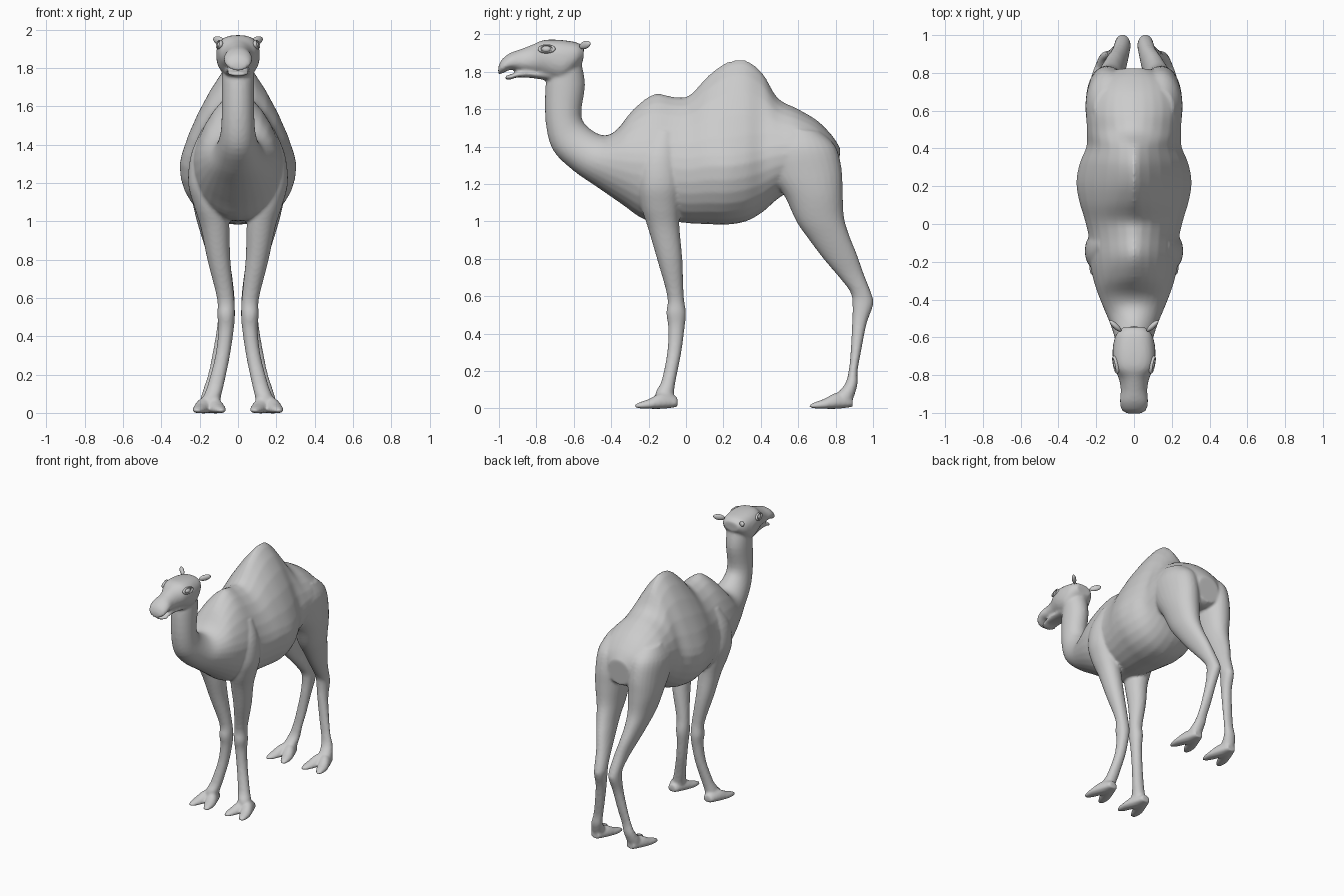
import bpy, bmesh, math
from mathutils import Vector

SEG, SUB = 28, 4


def spline(rows):
    """Catmull-Rom interpolation through rows of section values."""
    out = []
    for i in range(len(rows) - 1):
        p = [rows[max(i - 1, 0)], rows[i], rows[i + 1], rows[min(i + 2, len(rows) - 1)]]
        for k in range(SUB):
            t = k / SUB
            out.append([0.5 * (2 * b + (c - a) * t + (2 * a - 5 * b + 4 * c - d) * t * t
                               + (3 * b - a - 3 * c + d) * t ** 3) for a, b, c, d in zip(*p)])
    return out + [rows[-1]]


def loft(bm, rows, side=1):
    """Each row: edge point A (y, z), edge point B (y, z), centre x, half width,
    position of widest point from B to A, exponent of the A half."""
    rings = []
    for ya, za, yb, zb, xc, w, f, n in spline(rows):
        a, b = Vector((0, ya, za)), Vector((0, yb, zb))
        mid = b.lerp(a, f)
        ring = []
        for k in range(SEG):
            t = 2 * math.pi * k / SEG
            c, s = math.cos(t), math.sin(t)
            e = 2 / (n if c > 0 else 2.1)
            p = mid + ((a if c > 0 else b) - mid) * abs(c) ** e
            p.x = side * (xc + math.copysign(w * abs(s) ** e, s))
            ring.append(bm.verts.new(p))
        rings.append(ring)
    for r, q in zip(rings, rings[1:]):
        for k in range(SEG):
            j = (k + 1) % SEG
            bm.faces.new((r[k], r[j], q[j], q[k]))
    bm.faces.new(rings[0])
    bm.faces.new(rings[-1])


def mid_rows(rows):
    return [(ya, za, yb, zb, 0, w, f, n) for ya, za, yb, zb, w, f, n in rows]


def leg_rows(rows):
    return [(*r, 0.5, 2.1) for r in rows]


bm = bmesh.new()

# neck, trunk, hump and rump
loft(bm, mid_rows([
    (-.56, 1.85, -.72, 1.80, .085, .5, 2), (-.54, 1.73, -.75, 1.73, .085, .5, 2),
    (-.56, 1.57, -.75, 1.53, .085, .5, 2), (-.52, 1.50, -.71, 1.38, .095, .5, 2),
    (-.44, 1.46, -.60, 1.27, .125, .5, 2)]) + mid_rows([
    (-.37, 1.49, -.47, 1.18, .17, .5, 1.9), (-.28, 1.60, -.34, 1.09, .21, .45, 1.7),
    (-.17, 1.68, -.22, 1.01, .235, .45, 1.5), (-.06, 1.665, -.08, 1.0, .24, .43, 1.6),
    (.02, 1.675, .02, .99, .26, .42, 1.6), (.12, 1.78, .12, .985, .29, .39, 1.4),
    (.22, 1.85, .22, .983, .305, .36, 1.3), (.32, 1.86, .32, 1.0, .288, .36, 1.3)]) + mid_rows([
    (.41, 1.79, .41, 1.05, .252, .38, 1.4), (.49, 1.66, .49, 1.12, .25, .43, 1.7),
    (.60, 1.60, .58, 1.17, .25, .45, 1.9), (.70, 1.54, .68, 1.18, .23, .5, 1.9),
    (.78, 1.46, .76, 1.18, .18, .5, 2), (.825, 1.39, .81, 1.2, .09, .5, 2)]))

# skull and upper muzzle
loft(bm, mid_rows([
    (-.545, 1.93, -.55, 1.86, .06, .5, 2.2), (-.58, 1.955, -.59, 1.81, .095, .5, 2.4),
    (-.65, 1.968, -.65, 1.75, .112, .5, 2.6), (-.72, 1.972, -.71, 1.75, .112, .55, 2.6),
    (-.77, 1.967, -.77, 1.775, .10, .55, 2.4), (-.82, 1.945, -.82, 1.79, .08, .45, 2),
    (-.88, 1.922, -.88, 1.80, .07, .4, 2), (-.94, 1.90, -.94, 1.81, .075, .4, 2),
    (-.985, 1.865, -.985, 1.79, .065, .45, 2), (-1.004, 1.825, -1.004, 1.785, .035, .5, 2)]))

# lower jaw
loft(bm, mid_rows([
    (-.72, 1.82, -.72, 1.75, .075, .5, 2), (-.82, 1.81, -.82, 1.766, .062, .5, 2),
    (-.89, 1.802, -.90, 1.77, .06, .5, 2), (-.94, 1.785, -.94, 1.758, .055, .5, 2),
    (-.97, 1.777, -.968, 1.76, .03, .5, 2)]))

# front leg: shoulder to pastern
front = leg_rows([
    (-.17, 1.48, -.06, 1.48, .13, .06), (-.24, 1.35, -.04, 1.35, .16, .085),
    (-.255, 1.2, -.03, 1.2, .17, .09), (-.24, 1.08, -.035, 1.08, .145, .085),
    (-.205, .97, -.035, .97, .12, .075), (-.155, .8, -.02, .8, .10, .06),
    (-.10, .6, -.012, .6, .065, .045), (-.105, .51, 0, .51, .062, .046),
    (-.095, .43, -.008, .43, .063, .04), (-.10, .3, -.025, .3, .08, .038),
    (-.13, .15, -.055, .15, .115, .042), (-.16, .09, -.065, .08, .135, .046),
    (-.17, .02, -.07, .02, .145, .05)])

# hind leg: thigh, hock, pastern
hind = leg_rows([
    (.50, 1.50, .72, 1.48, .12, .09), (.41, 1.38, .80, 1.40, .135, .118),
    (.45, 1.25, .832, 1.28, .14, .115), (.53, 1.13, .838, 1.15, .14, .105),
    (.59, 1.0, .845, 1.02, .132, .085), (.66, .90, .875, .92, .12, .067),
    (.735, .80, .915, .82, .10, .055), (.82, .70, .95, .72, .077, .047),
    (.88, .62, .996, .60, .062, .043)]) + leg_rows([
    (.89, .55, 1.0, .55, .062, .041), (.888, .45, .965, .45, .072, .037),
    (.88, .3, .935, .3, .098, .037), (.87, .2, .917, .2, .12, .037),
    (.85, .13, .917, .13, .137, .042), (.80, .07, .897, .06, .15, .048),
    (.78, .02, .88, .02, .15, .05)])

# legs and two-toed feet
for side in (-1, 1):
    for rows, heel in ((front, -.045), (hind, .89)):
        loft(bm, rows, side)
        for d in (-1, 1):
            toe = [(0, .06, .008, 0, .035), (.08, .085, -.002, .02, .047),
                   (.15, .052, -.002, .045, .042), (.20, .034, 0, .058, .03),
                   (.23, .02, .004, .064, .012)]
            loft(bm, [(heel - y, zt, heel - y, zb, .15 + d * x, w, .35, 1.9)
                      for y, zt, zb, x, w in toe], side)

bmesh.ops.recalc_face_normals(bm, faces=bm.faces)
mesh = bpy.data.meshes.new("animal_body")
bm.to_mesh(mesh)
bm.free()
body = bpy.data.objects.new("animal_body", mesh)
bpy.context.collection.objects.link(body)

# fuse all lofted parts into one smooth skin
fuse = body.modifiers.new("fuse", "REMESH")
fuse.mode = "VOXEL"
fuse.voxel_size = 0.01
fuse.use_smooth_shade = True
relax = body.modifiers.new("relax", "SMOOTH")
relax.factor, relax.iterations = 0.5, 4


def finish(name, scale, rot=(0, 0, 0)):
    o = bpy.context.object
    o.name, o.scale, o.rotation_euler = name, scale, rot
    bpy.ops.object.shade_smooth()


for side, tag in ((-1, "right"), (1, "left")):
    # ears
    bpy.ops.mesh.primitive_uv_sphere_add(segments=20, ring_count=12, radius=1,
                                         location=(side * .098, -.54, 1.943))
    finish("ear_" + tag, (.042, .015, .021), (0, -side * .25, side * .75))
    # eyeballs
    bpy.ops.mesh.primitive_uv_sphere_add(segments=20, ring_count=12, radius=1,
                                         location=(side * .086, -.745, 1.92))
    finish("eye_" + tag, (.024, .028, .02), (0, 0, side * -.2))
    # eyelids
    bpy.ops.mesh.primitive_torus_add(major_segments=28, minor_segments=10,
                                     major_radius=.034, minor_radius=.008,
                                     location=(side * .097, -.745, 1.922))
    finish("eyelid_" + tag, (.6, 1.15, 1.2), (0, side * 1.3, side * -.2))
